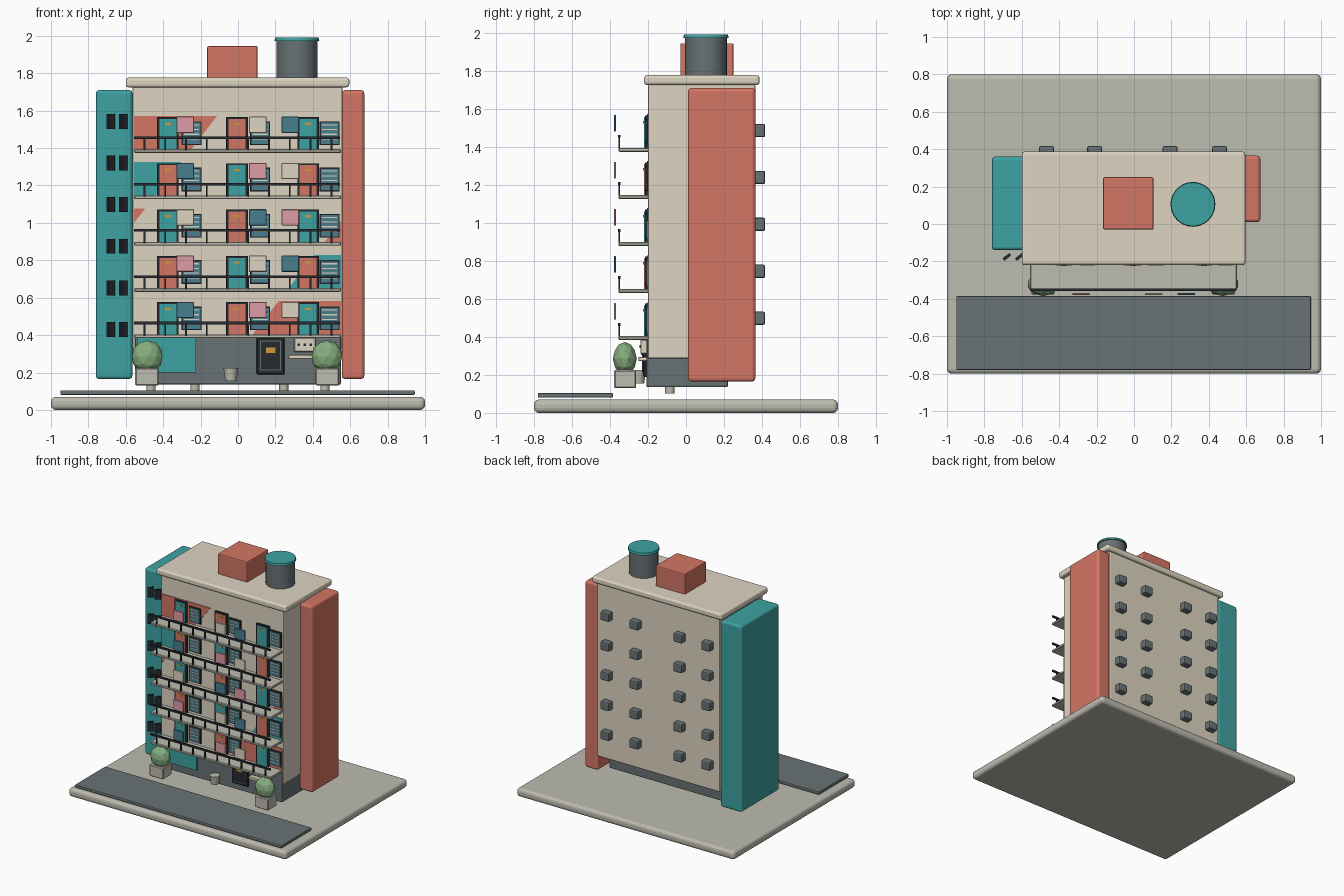
import bpy, bmesh, math
from mathutils import Matrix, Vector

if "Cube" in bpy.data.objects:
    bpy.data.objects.remove(bpy.data.objects["Cube"])


def srgb(r, g, b):
    return tuple((c / 255 / 12.92) if c < 10 else ((c / 255 + 0.055) / 1.055) ** 2.4 for c in (r, g, b)) + (1,)


COLOURS = dict(cream=(222, 213, 194), coral=(212, 118, 100), teal=(62, 162, 162), concrete=(190, 188, 176),
               slate=(104, 114, 116), black=(38, 41, 46), green=(134, 174, 128), pink=(222, 156, 166),
               blue=(72, 126, 142), gold=(205, 155, 50))
MATS = {}
for n, c in COLOURS.items():
    MATS[n] = bpy.data.materials.new(n)
    MATS[n].diffuse_color = srgb(*c)


def finish(name, bm, mat, bevel=0, segs=2):
    me = bpy.data.meshes.new(name)
    bmesh.ops.recalc_face_normals(bm, faces=bm.faces[:])
    bm.to_mesh(me)
    bm.free()
    ob = bpy.data.objects.new(name, me)
    bpy.context.collection.objects.link(ob)
    me.materials.append(MATS[mat])
    if bevel:
        m = ob.modifiers.new("bevel", 'BEVEL')
        m.width, m.segments = bevel, segs
    return ob


def boxes(name, mat, items, bevel=0, segs=2, turn=0):
    """One object made of boxes given as (x0, x1, y0, y1, z0, z1)."""
    bm = bmesh.new()
    for x0, x1, y0, y1, z0, z1 in items:
        M = (Matrix.Translation(((x0 + x1) / 2, (y0 + y1) / 2, (z0 + z1) / 2)) @ Matrix.Rotation(turn, 4, 'Z')
             @ Matrix.Diagonal((x1 - x0, y1 - y0, z1 - z0, 1)))
        bmesh.ops.create_cube(bm, size=1, matrix=M)
    return finish(name, bm, mat, bevel, segs)


def cylinders(name, mat, items, sides=32):
    """Cylinders or cones given as (x, y, z0, z1, bottom radius, top radius)."""
    bm = bmesh.new()
    for x, y, z0, z1, r0, r1 in items:
        bmesh.ops.create_cone(bm, cap_ends=True, segments=sides, radius1=r0, radius2=r1, depth=z1 - z0,
                              matrix=Matrix.Translation((x, y, (z0 + z1) / 2)))
    ob = finish(name, bm, mat)
    for p in ob.data.polygons:
        p.use_smooth = abs(p.normal.z) < 0.9
    return ob


def plate(name, mat, pts, y0=-0.206, y1=-0.198):
    """Thin facade panel from an (x, z) outline."""
    bm = bmesh.new()
    f = bm.faces.new([bm.verts.new((x, y0, z)) for x, z in pts])
    g = bmesh.ops.extrude_face_region(bm, geom=[f])
    bmesh.ops.translate(bm, vec=(0, y1 - y0, 0), verts=[v for v in g['geom'] if isinstance(v, bmesh.types.BMVert)])
    return finish(name, bm, mat)


# Ground and main masses
boxes("base_slab", "concrete", [(-1, 1, -0.8, 0.8, 0, 0.07)], 0.025, 3)
boxes("road", "slate", [(-0.95, 0.945, -0.78, -0.385, 0.08, 0.105)], 0.006)
boxes("main_block", "cream", [(-0.565, 0.56, -0.2, 0.365, 0.285, 1.73)], 0.01)
boxes("ground_floor", "slate", [(-0.55, 0.55, -0.208, 0.22, 0.135, 0.39)], 0.008)
boxes("left_tower", "teal", [(-0.76, -0.565, -0.14, 0.36, 0.165, 1.71)], 0.018, 3)
boxes("right_tower", "coral", [(0.555, 0.675, 0.01, 0.365, 0.165, 1.71)], 0.018, 3)
boxes("roof_slab", "cream", [(-0.6, 0.595, -0.22, 0.387, 1.725, 1.777)], 0.015, 3)
boxes("roof_room", "coral", [(-0.165, 0.105, -0.03, 0.25, 1.77, 1.945)], 0.008)
cylinders("water_tank", "slate", [(0.315, 0.105, 1.77, 1.975, 0.11, 0.11)])
cylinders("tank_lid", "teal", [(0.315, 0.105, 1.973, 1.99, 0.12, 0.116)])
cylinders("feet", "concrete", [(x, -0.085, 0.103, 0.14, 0.025, 0.025) for x in (-0.465, -0.23, 0.245, 0.465)], 16)

# Tower slit windows and rear air units
boxes("tower_windows", "black", [(x - 0.023, x + 0.023, -0.184, -0.168, z - 0.04, z + 0.04)
                                 for x in (-0.68, -0.613) for z in [0.43 + 0.2225 * i for i in range(6)]],
      turn=math.radians(38))
boxes("air_units", "slate", [(x - 0.04, x + 0.04, 0.355, 0.417, z - 0.035, z + 0.035)
                             for x in (-0.467, -0.21, 0.193, 0.457) for z in [0.498 + 0.247 * i for i in range(5)]],
      0.01)

# Balcony floors with rails, doors, windows and laundry
DOORS, WINDOWS, CLOTHS = (-0.375, -0.005, 0.375), (-0.248, 0.118, 0.49), (-0.283, 0.105, 0.28)
LAUNDRY = ("pink", "cream", "blue")
LEVELS = [0.396 + 0.2475 * i for i in range(5)]
boxes("balcony_slabs", "concrete", [(-0.555, 0.55, -0.355, -0.195, z - 0.012, z + 0.008) for z in LEVELS], 0.004, 1)
boxes("balcony_rails", "black", [(-0.555, 0.545, -0.358, -0.345, z + 0.062, z + 0.076) for z in LEVELS])
boxes("rail_posts", "black", [(x - 0.005, x + 0.005, -0.356, -0.346, z, z + 0.065)
                              for z in LEVELS for x in [-0.5 + 0.111 * i for i in range(10)]])
frames, tags, panes, trims, bars = [], [], [], [], []
panels, cloths = {"teal": [], "coral": []}, {c: [] for c in LAUNDRY}
for i, z in enumerate(LEVELS):
    for k in range(3):
        d, w, c = DOORS[k], WINDOWS[k], CLOTHS[k]
        frames.append((d - 0.058, d + 0.058, -0.215, -0.195, z, z + 0.18))
        panels["teal" if (i + k) % 2 == 0 else "coral"].append(
            (d - 0.045, d + 0.045, -0.222, -0.205, z + 0.008, z + 0.17))
        tags.append((d - 0.016, d + 0.016, -0.225, -0.215, z + 0.138, z + 0.15))
        trims.append((w - 0.054, w + 0.054, -0.212, -0.195, z + 0.03, z + 0.157))
        panes.append((w - 0.047, w + 0.047, -0.217, -0.205, z + 0.037, z + 0.15))
        bars += [(w - 0.04, w + 0.04, -0.221, -0.21, z + h, z + h + 0.006) for h in (0.06, 0.085, 0.11, 0.135)]
        # the top floor starts the colour order, each lower floor shifts it by one
        cloths[LAUNDRY[(k - (4 - i)) % 3]].append((c - 0.047, c + 0.047, -0.38, -0.368, z + 0.095, z + 0.182))
boxes("door_frames", "black", frames)
boxes("door_tags", "gold", tags)
boxes("window_frames", "black", trims)
boxes("window_panes", "blue", panes)
boxes("window_bars", "cream", bars)
for c, items in panels.items():
    boxes("door_panels_" + c, c, items)
for c, items in cloths.items():
    boxes("laundry_" + c, c, items, 0.003, 1)

# Diagonal painted panels, two bands running parallel across the floors
L, R, SLOPE = -0.556, 0.55, 0.778


def edge(x, z, z_new):
    return x + (z_new - z) * SLOPE


for i, col in ((4, "coral"), (3, "teal")):
    z0, z1 = LEVELS[i], LEVELS[i] + 0.186
    plate("left_mural_%d" % i, col, [(L, z0), (edge(L, 1.0, z0), z0), (edge(L, 1.0, z1), z1), (L, z1)])
z1 = LEVELS[2] + 0.186
plate("left_mural_tip", "coral", [(L, 1.0), (edge(L, 1.0, z1), z1), (L, z1)])
for i, col in ((1, "teal"), (0, "coral")):
    z0, z1 = LEVELS[i], LEVELS[i] + 0.186
    plate("right_mural_%d" % i, col, [(edge(R, 1.01, z0), z0), (R, z0), (R, z1), (edge(R, 1.01, z1), z1)])
z0 = LEVELS[2]
plate("right_mural_tip", "coral", [(edge(R, 1.01, z0), z0), (R, z0), (R, 1.01)])

# Street level: shop panel, entrance, mailboxes
boxes("shop_panel", "teal", [(-0.54, -0.225, -0.222, -0.2, 0.2, 0.386)])
boxes("entrance_door", "black", [(0.1, 0.248, -0.225, -0.2, 0.19, 0.386)], 0.004, 1)
boxes("entrance_panel", "slate", [(0.118, 0.23, -0.229, -0.22, 0.21, 0.37)])
boxes("entrance_inset", "black", [(0.123, 0.225, -0.232, -0.225, 0.215, 0.365)])
boxes("entrance_plaque", "gold", [(0.15, 0.2, -0.236, -0.23, 0.305, 0.335)])
boxes("meter_box", "cream", [(0.3, 0.415, -0.24, -0.2, 0.31, 0.386)], 0.004, 1)
boxes("meter_dials", "black", [(x - 0.007, x + 0.007, -0.245, -0.238, 0.342, 0.356) for x in (0.325, 0.357, 0.389)])
boxes("wall_shelf", "cream", [(0.27, 0.41, -0.25, -0.2, 0.272, 0.295)], 0.003, 1)
cylinders("small_pot", "concrete", [(-0.038, -0.25, 0.155, 0.225, 0.03, 0.04)], 12)

# Street planters with low-poly shrubs
boxes("planters", "concrete", [(x - 0.063, x + 0.063, -0.378, -0.262, 0.13, 0.225) for x in (-0.487, 0.478)], 0.006, 1)
bm = bmesh.new()
for x in (-0.485, 0.475):
    bmesh.ops.create_icosphere(bm, subdivisions=2, radius=1, matrix=Matrix.Translation((x, -0.322, 0.285))
                               @ Matrix.Diagonal((0.085, 0.063, 0.088, 1)))
finish("shrubs", bm, "green")

for m in bpy.data.materials:
    if m.users and not m.is_grease_pencil:
        m.use_nodes = True
        m.node_tree.nodes["Principled BSDF"].inputs["Base Color"].default_value = m.diffuse_color
